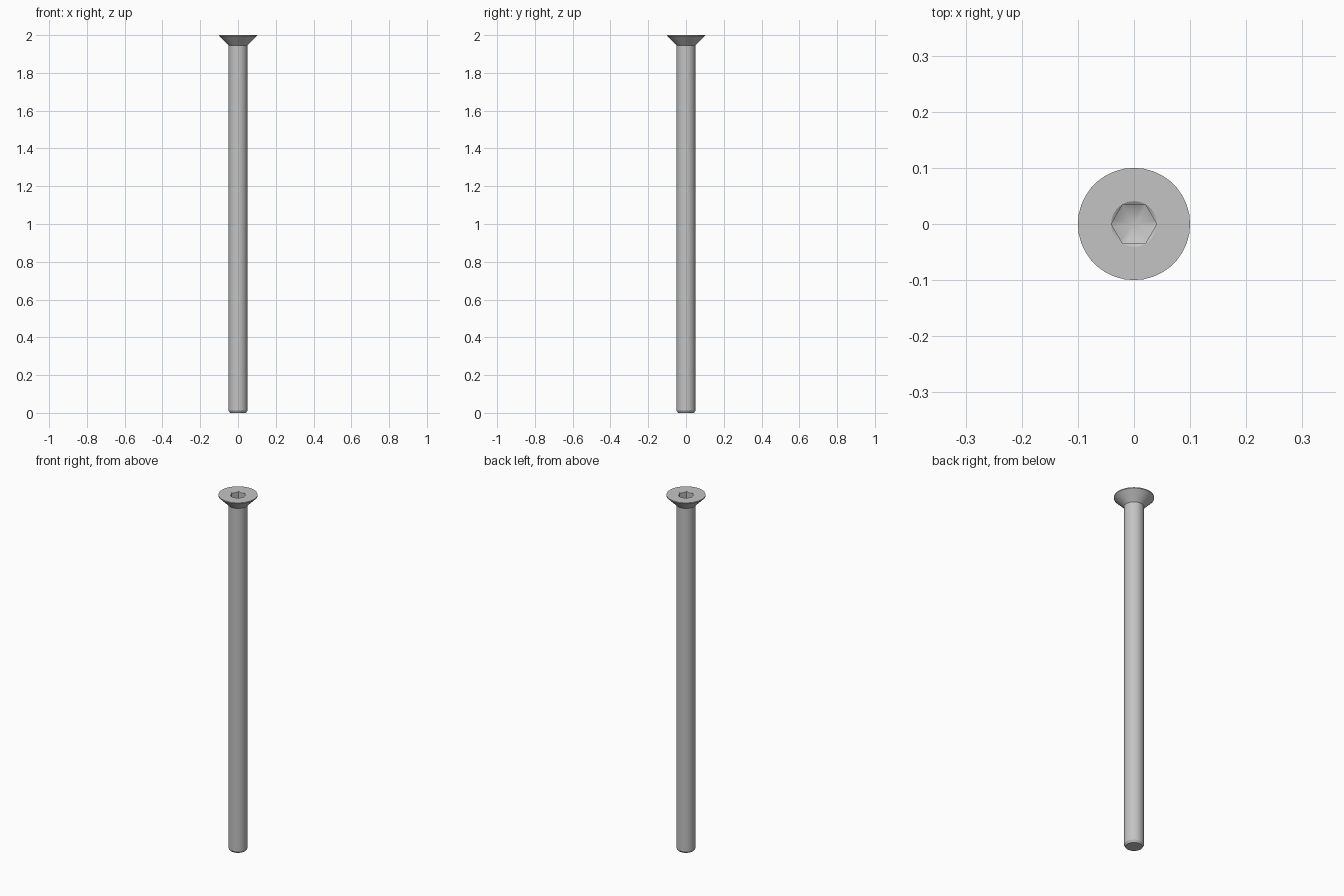
import bpy, bmesh, math

cube = bpy.data.objects.get("Cube")
if cube:
    bpy.data.objects.remove(cube, do_unlink=True)

SIDES = 36
HEX_FLAT = 0.035       # half distance across the socket flats
SOCKET_R = HEX_FLAT / math.cos(math.pi / 6)
TOP = 2.0

steel = bpy.data.materials.new("steel grey")
steel.use_nodes = True
grey = (0.55, 0.55, 0.55, 1)
steel.diffuse_color = grey
steel.node_tree.nodes["Principled BSDF"].inputs["Base Color"].default_value = grey

bm = bmesh.new()


def ring(radius, height):
    """Ring of vertices; radius and height are functions of the angle."""
    verts = []
    for i in range(SIDES):
        a = math.tau * i / SIDES
        r = radius(a)
        verts.append(bm.verts.new((r * math.cos(a), r * math.sin(a), height(r))))
    return verts


def circle(r, z):
    return ring(lambda a: r, lambda _: z)


def hex_radius(a):
    return HEX_FLAT / math.cos(a % (math.pi / 3) - math.pi / 6)


# Outside: chamfered tip, shank, countersunk head and rim
rings = [circle(r, z) for r, z in
         ((0.042, 0), (0.05, 0.012), (0.05, 1.945), (0.1, 1.995), (0.1, TOP))]

# Socket: round mouth, chamfer meeting the hexagon, straight walls
rings.append(circle(SOCKET_R + 0.0003, TOP))
rings.append(ring(hex_radius, lambda r: TOP - 0.0003 - (SOCKET_R - r) * 0.6))
rings.append(ring(hex_radius, lambda r: TOP - 0.038))

for low, high in zip(rings, rings[1:]):
    for i in range(SIDES):
        j = (i + 1) % SIDES
        bm.faces.new((low[i], low[j], high[j], high[i]))

# Flat tip end and conical socket floor
bm.faces.new(list(reversed(rings[0])))
apex = bm.verts.new((0, 0, TOP - 0.058))
floor = rings[-1]
for i in range(SIDES):
    bm.faces.new((floor[i], floor[(i + 1) % SIDES], apex))

bmesh.ops.recalc_face_normals(bm, faces=bm.faces)
mesh = bpy.data.meshes.new("countersunk_screw")
bm.to_mesh(mesh)
bm.free()
mesh.materials.append(steel)
screw = bpy.data.objects.new("countersunk_screw", mesh)
bpy.context.collection.objects.link(screw)

# Smooth the round surfaces, keep the edges crisp
bpy.ops.object.select_all(action='DESELECT')
screw.select_set(True)
bpy.context.view_layer.objects.active = screw
bpy.ops.object.shade_smooth_by_angle(angle=math.radians(30))
